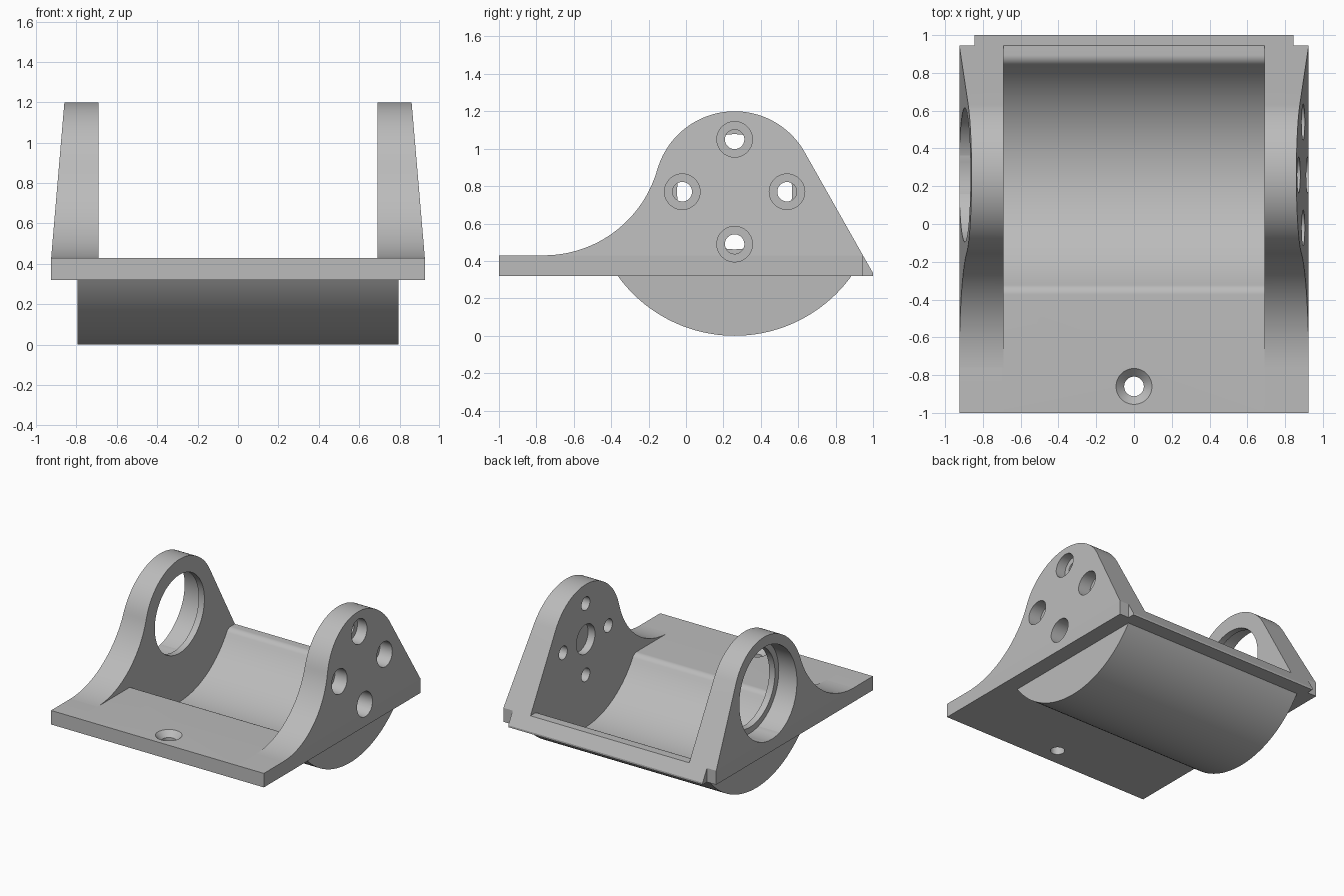
import bpy, bmesh
from math import sin, cos, atan2, acos, asin, sqrt, hypot, pi, radians

if "Cube" in bpy.data.objects:
    bpy.data.objects.remove(bpy.data.objects["Cube"], do_unlink=True)

grey = bpy.data.materials.new("plain grey")
grey.use_nodes = True
grey.diffuse_color = (0.5, 0.5, 0.5, 1)
grey.node_tree.nodes["Principled BSDF"].inputs["Base Color"].default_value = (0.5, 0.5, 0.5, 1)

# Shared dimensions
CY, CZ = 0.26, 0.77            # bore axis
BOT, TOP = 0.32, 0.43          # base plate
INNER, OUTER, NOTCH, BARREL_X = 0.69, 0.925, 0.845, 0.795
R_WALL, R_BARREL, R_TROUGH, R_EDGE, R_SWEEP = 0.43, 0.77, 0.69, 0.06, 0.63
BACK, SLANT = 0.946, 0.335     # top and bottom of the slanted rear face
TAPER = 0.085


def arc(cy, cz, r, a0, a1, n):
    return [(cy + r * cos(a0 + (a1 - a0) * i / n), cz + r * sin(a0 + (a1 - a0) * i / n))
            for i in range(n + 1)]


def extrude(name, profile, x0, x1, taper=0.0):
    """Extrude a (y, z) profile along x; the x1 side may lean inward with height."""
    bm = bmesh.new()
    side = 1 if x1 > 0 else -1
    a = [bm.verts.new((x0, y, z)) for y, z in profile]
    b = [bm.verts.new((x1 - side * taper * (z - TOP), y, z)) for y, z in profile]
    bm.faces.new(a)
    bm.faces.new(b)
    for i in range(len(a)):
        j = (i + 1) % len(a)
        bm.faces.new((a[i], a[j], b[j], b[i]))
    bmesh.ops.recalc_face_normals(bm, faces=bm.faces)
    mesh = bpy.data.meshes.new(name)
    bm.to_mesh(mesh)
    bm.free()
    ob = bpy.data.objects.new(name, mesh)
    bpy.context.collection.objects.link(ob)
    mesh.materials.append(grey)
    return ob


def cut(ob, centre, r1, r2, depth, along_x=True):
    """Subtract a round cutter from an object."""
    rot = (0, pi / 2, 0) if along_x else (0, 0, 0)
    bpy.ops.mesh.primitive_cone_add(vertices=64, radius1=r1, radius2=r2, depth=depth,
                                    location=centre, rotation=rot)
    cutter = bpy.context.object
    cutter.data.materials.append(grey)
    mod = ob.modifiers.new("hole", "BOOLEAN")
    mod.operation, mod.solver, mod.object = "DIFFERENCE", "EXACT", cutter
    bpy.context.view_layer.objects.active = ob
    bpy.ops.object.modifier_apply(modifier=mod.name)
    bpy.data.objects.remove(cutter, do_unlink=True)


def bore(ob, y, z, r, x0, x1):
    cut(ob, ((x0 + x1) / 2, y, z), r, r, abs(x1 - x0))


# Barrel underside
half = asin((CZ - BOT) / R_BARREL)
barrel = arc(CY, CZ, R_BARREL, pi + half, 2 * pi - half, 64)

# Trough with rounded rims
dz = CZ - TOP + R_EDGE
dy = sqrt((R_TROUGH + R_EDGE) ** 2 - dz ** 2)
lean = atan2(dz, dy)
trough = (arc(CY + dy, TOP - R_EDGE, R_EDGE, pi / 2, pi - lean, 10)
          + arc(CY, CZ, R_TROUGH, -lean, lean - pi, 64)
          + arc(CY - dy, TOP - R_EDGE, R_EDGE, lean, pi / 2, 10))

# Cradle: base plate, barrel and trough in one section
cradle = extrude("cradle", [(-1, BOT)] + barrel + [(1, BOT), (1, SLANT), (BACK, TOP)]
                 + trough + [(-1, TOP)], -INNER, INNER)
cut(cradle, (0, -0.86, 0.38), 0.052, 0.052, 0.4, along_x=False)
cut(cradle, (0, -0.86, 0.425), 0.05, 0.13, 0.08, along_x=False)

# Upright outline: sweep up from the plate, round top, slanted back
py, pz = 1 - CY, SLANT - CZ
tangent = atan2(pz, py) + acos(R_WALL / hypot(py, pz))
sy, sz = -0.76, TOP + R_SWEEP
join = atan2(CZ - sz, CY - sy)
upright = (arc(sy, sz, R_SWEEP, -pi / 2, join, 32)
           + arc(CY, CZ, R_WALL, pi + join, tangent, 48)[1:] + [(BACK, TOP)])
plate = [(-1, BOT), (BACK, BOT), (BACK, TOP), (-1, TOP)]
wedge = [(BACK, BOT), (1, BOT), (1, SLANT), (BACK, TOP)]

parts = [cradle]
for side, s in (("left", 1), ("right", -1)):
    wall = extrude(side + "_upright", upright, s * INNER, s * OUTER, TAPER)
    base = extrude(side + "_base_strip", plate, s * INNER, s * OUTER)
    parts += [wall, base,
              extrude(side + "_rear_lip", wedge, s * INNER, s * NOTCH),
              extrude(side + "_barrel_end", barrel, s * INNER, s * BARREL_X)]
    if s > 0:
        # Four counterbored screw holes around a blind pocket
        for k in range(4):
            y, z = CY + 0.28 * cos(k * pi / 2), CZ + 0.28 * sin(k * pi / 2)
            for ob in ((wall, base) if k == 3 else (wall,)):
                bore(ob, y, z, 0.052, 0.6, 1.0)
                bore(ob, y, z, 0.095, 0.79, 1.0)
        bore(wall, CY, CZ, 0.115, 0.6, 0.75)
    else:
        # Large bearing seat with a thin inner lip
        for ob in (wall, base):
            bore(ob, CY, CZ, 0.355, -1.0, -0.74)
        bore(wall, CY, CZ, 0.308, -1.0, -0.6)

# Smooth curves, sharp edges
bpy.ops.object.select_all(action="DESELECT")
for ob in parts:
    ob.select_set(True)
bpy.context.view_layer.objects.active = cradle
bpy.ops.object.shade_smooth_by_angle(angle=radians(25))
